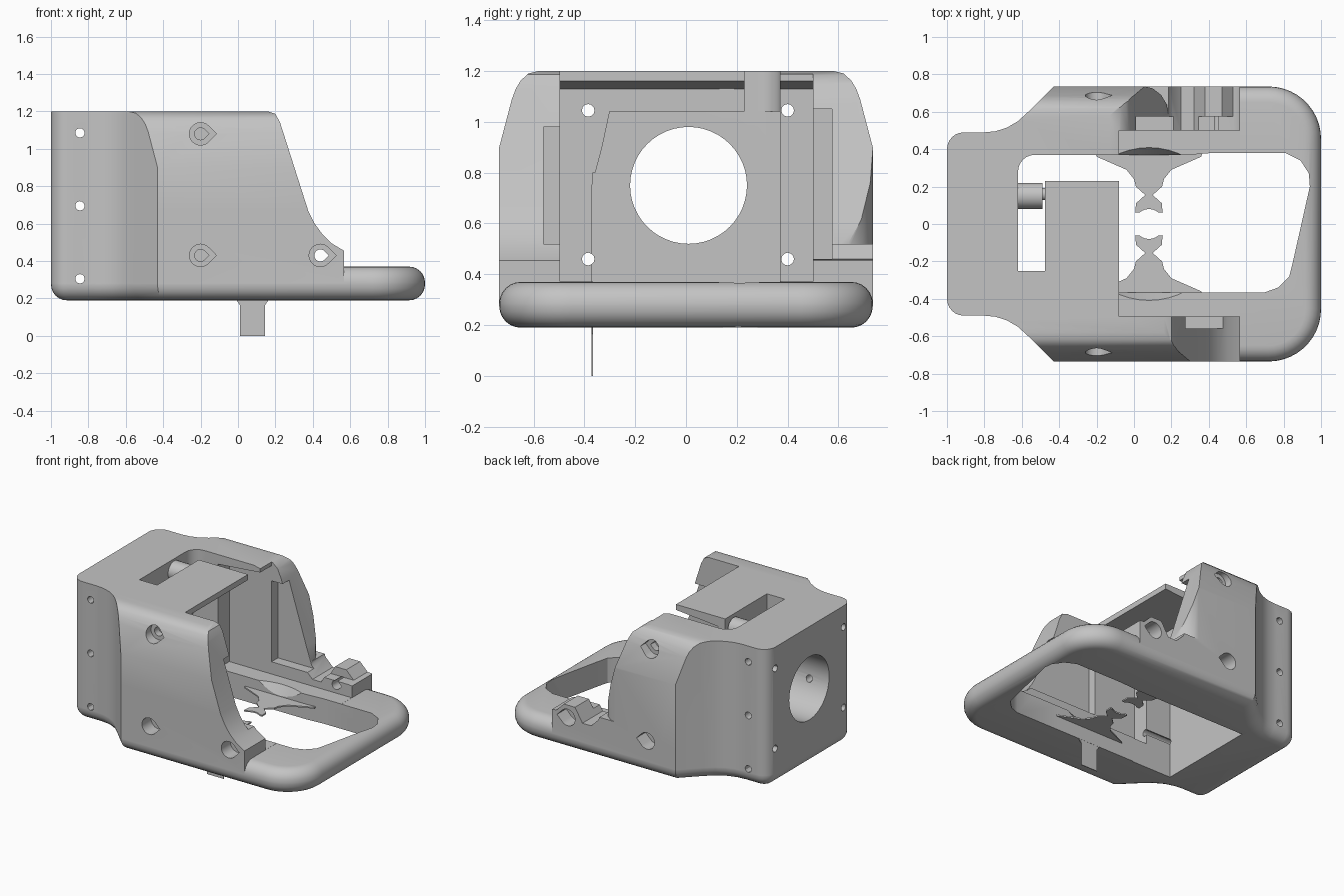
import bpy, bmesh, math

if "Cube" in bpy.data.objects:
    bpy.data.objects.remove(bpy.data.objects["Cube"])

grey = bpy.data.materials.new("plain grey")
grey.diffuse_color = (0.55, 0.55, 0.55, 1)
grey.use_nodes = True
grey.node_tree.nodes["Principled BSDF"].inputs["Base Color"].default_value = grey.diffuse_color


def loft(name, low_pts, high_pts, axis, lo, hi):
    """Join two matching 2D outlines along an axis: x uses (y,z), y uses (x,z), z uses (x,y)."""
    place = {'x': lambda a, b, t: (t, a, b), 'y': lambda a, b, t: (a, t, b),
             'z': lambda a, b, t: (a, b, t)}[axis]
    bm = bmesh.new()
    low = [bm.verts.new(place(a, b, lo)) for a, b in low_pts]
    high = [bm.verts.new(place(a, b, hi)) for a, b in high_pts]
    n = len(low)
    bm.faces.new(low)
    bm.faces.new(high)
    for i in range(n):
        j = (i + 1) % n
        bm.faces.new((low[i], low[j], high[j], high[i]))
    bmesh.ops.recalc_face_normals(bm, faces=bm.faces)
    me = bpy.data.meshes.new(name)
    bm.to_mesh(me)
    bm.free()
    ob = bpy.data.objects.new(name, me)
    bpy.context.collection.objects.link(ob)
    me.materials.append(grey)
    return ob


def prism(name, pts, axis, lo, hi):
    return loft(name, pts, pts, axis, lo, hi)


def box(name, x0, x1, y0, y1, z0, z1):
    return prism(name, [(x0, y0), (x1, y0), (x1, y1), (x0, y1)], 'z', z0, z1)


def circle(cx, cy, r, n=24, a0=0, a1=360):
    k = n if a1 - a0 == 360 else n - 1
    return [(cx + r * math.cos(math.radians(a0 + (a1 - a0) * i / k)),
             cy + r * math.sin(math.radians(a0 + (a1 - a0) * i / k))) for i in range(n)]


def teardrop(cx, cz, r):
    return circle(cx, cz, r, 19, 45, 315) + [(cx + r * 1.41, cz)]


def apply_mod(ob, mod):
    bpy.context.view_layer.objects.active = ob
    bpy.ops.object.modifier_apply(modifier=mod.name)


def boolean(ob, other, op='DIFFERENCE'):
    m = ob.modifiers.new("bool", 'BOOLEAN')
    m.operation, m.solver, m.object = op, 'EXACT', other
    apply_mod(ob, m)
    bpy.data.objects.remove(other)


def cut(pts, axis, lo, hi):
    boolean(body, prism("cutter", pts, axis, lo, hi))


def cut_box(*dims):
    boolean(body, box("cutter", *dims))


# Plan outline: narrow rear block flaring out to the wide front loop
flank = [(-0.80, 0.49), (-0.74, 0.496), (-0.68, 0.515), (-0.62, 0.55), (-0.56, 0.605),
         (-0.43, 0.735)]
rear = circle(-0.91, 0.40, 0.09, 7, 180, 90)
nose = circle(0.72, 0.455, 0.28, 12, 90, 0)
half = rear + flank + nose
plan = half + [(x, -y) for x, y in reversed(half)]

# Base plate with rounded rim
body = prism("bracket_body", plan, 'z', 0.19, 0.37)
bev = body.modifiers.new("round", 'BEVEL')
bev.width, bev.segments, bev.limit_method, bev.angle_limit = 0.085, 6, 'ANGLE', math.radians(60)
apply_mod(body, bev)

# Upper housing: plan trimmed by the sloping side profile and tapered cross section
upper = prism("upper_housing", plan, 'z', 0.28, 1.2)
slope = [(-1.1, 0.2), (-1.1, 1.3), (0.16, 1.3), (0.16, 1.2), (0.2, 1.187), (0.225, 1.14),
         (0.375, 0.67), (0.41, 0.6), (0.45, 0.545), (0.5, 0.495), (0.567, 0.455), (0.567, 0.2)]
boolean(upper, prism("trim", slope, 'y', -1, 1), 'INTERSECT')
taper = [(0.735, 0.2), (0.735, 0.9), (0.685, 1.09), (0.67, 1.13), (0.65, 1.163), (0.62, 1.19),
         (0.58, 1.2), (0.58, 1.3)]
section = taper + [(-y, z) for y, z in reversed(taper)]
boolean(upper, prism("trim", section, 'x', -1.2, 1.2), 'INTERSECT')

# Rear wall (+y side) is shorter with a rounded corner, and a low lug stands in front of it
lug = [(-0.13, 1.3), (-0.13, 1.2), (-0.07, 1.185), (-0.03, 1.15), (0.0, 1.08), (0.15, 0.6),
       (0.19, 0.48), (0.25, 0.42), (0.32, 0.42), (0.38, 0.52), (0.47, 0.52), (0.53, 0.46),
       (0.7, 0.45), (0.7, 1.3)]
boolean(upper, prism("trim", lug, 'y', 0.3, 1))
corner = [(0.04, 0.74), (0.1, 0.725), (0.145, 0.69), (0.175, 0.64), (0.185, 0.58), (0.3, 0.58),
          (0.3, 0.8), (0.04, 0.8)]
boolean(upper, prism("trim", corner, 'z', 0.5, 1.3))
boolean(body, upper, 'UNION')

# Inner chamber, bay with a sloping roof, and open front
cut([(-0.37, 0.1), (0.37, 0.1), (0.37, 1.04), (-0.30, 1.04), (-0.33, 0.9), (-0.37, 0.75)],
    'x', -0.62, -0.3)
cut([(-0.42, 0.371), (0.8, 0.371), (0.8, 1.4), (-0.08, 1.4), (-0.08, 1.16), (-0.42, 1.13)],
    'y', -0.495, 0.50)

# Shallow grooves in the side walls
cut_box(-0.08, 0.8, -0.56, -0.4, 0.52, 0.98)
cut_box(-0.08, 0.8, 0.4, 0.575, 0.46, 1.05)

# Roof window and slot beside the bridge panel
window = [(-0.62, -0.25), (-0.477, -0.25), (-0.477, 0.23), (0.0, 0.23), (0.0, 0.37)]
window += circle(-0.53, 0.28, 0.09, 7, 90, 180)
cut(window, 'z', 0.9, 1.4)

# Floor openings: chamber floor, conical seat and loop opening
cut_box(-0.62, 0.35, -0.365, 0.37, 0.1, 0.8)
boolean(body, loft("cutter", circle(0.08, 0, 0.35, 48), circle(0.08, 0, 0.411, 48),
                   'z', 0.27, 0.375))
loop = [(0.3, -0.365), (0.7, -0.365), (0.77, -0.34), (0.83, -0.28), (0.85, -0.2), (0.94, 0.2),
        (0.935, 0.27), (0.89, 0.34), (0.81, 0.38), (0.42, 0.38), (0.3, 0.37)]
cut(loop, 'z', 0.1, 0.6)

# Main bore and corner screw holes through the rear
cut(circle(0.01, 0.75, 0.23, 48), 'x', -1.2, -0.3)
for y in (-0.385, 0.4):
    for z in (0.46, 1.045):
        cut(circle(y, z, 0.025, 12), 'x', -1.2, -0.3)

# Cross pin holes and teardrop screw recesses in both flanks
for z in (0.305, 0.695, 1.085):
    cut(circle(-0.845, z, 0.025, 12), 'y', -1, 1)
for x, z in ((-0.2, 1.08), (-0.2, 0.43), (0.44, 0.43)):
    for s in (-1, 1):
        for r, depth in ((0.06, 0.63), (0.032, 0.58)):
            a, b = sorted((s * depth, s))
            cut(teardrop(x, z, r), 'y', a, b)
cut(teardrop(0.44, 0.43, 0.032), 'y', -1, 1)

# Thin hourglass webs reaching toward the centre
side = [(-0.21, 0.40), (-0.2, 0.36), (-0.12, 0.325), (-0.04, 0.29), (0.0, 0.24), (0.01, 0.2),
        (0.06, 0.155), (0.01, 0.11), (0.008, 0.06)]
web = side + circle(0.08, 0, 0.08, 7, 130, 50) + [(0.16 - x, y) for x, y in reversed(side)]
parts = [body]
for s, label in ((1, "rear_web"), (-1, "front_web")):
    parts.append(prism(label, [(x, s * y) for x, y in web], 'z', 0.29, 0.30))

# Thin tongue hanging below the base
parts.append(prism("hanging_tongue", [(0.01, 0.0), (0.145, 0.0), (0.145, 0.165), (0.17, 0.2),
                   (-0.015, 0.2), (0.01, 0.165)], 'y', -0.372, -0.366))

# Stepped pin in the roof window
parts.append(prism("pin_head", circle(0.15, 1.115, 0.07), 'x', -0.63, -0.49))
parts.append(prism("pin_shaft", circle(0.16, 1.115, 0.033), 'x', -0.5, -0.417))

# Smooth shading with sharp edges kept
for ob in parts:
    bpy.ops.object.select_all(action='DESELECT')
    ob.select_set(True)
    bpy.context.view_layer.objects.active = ob
    bpy.ops.object.shade_smooth_by_angle(angle=math.radians(30))
